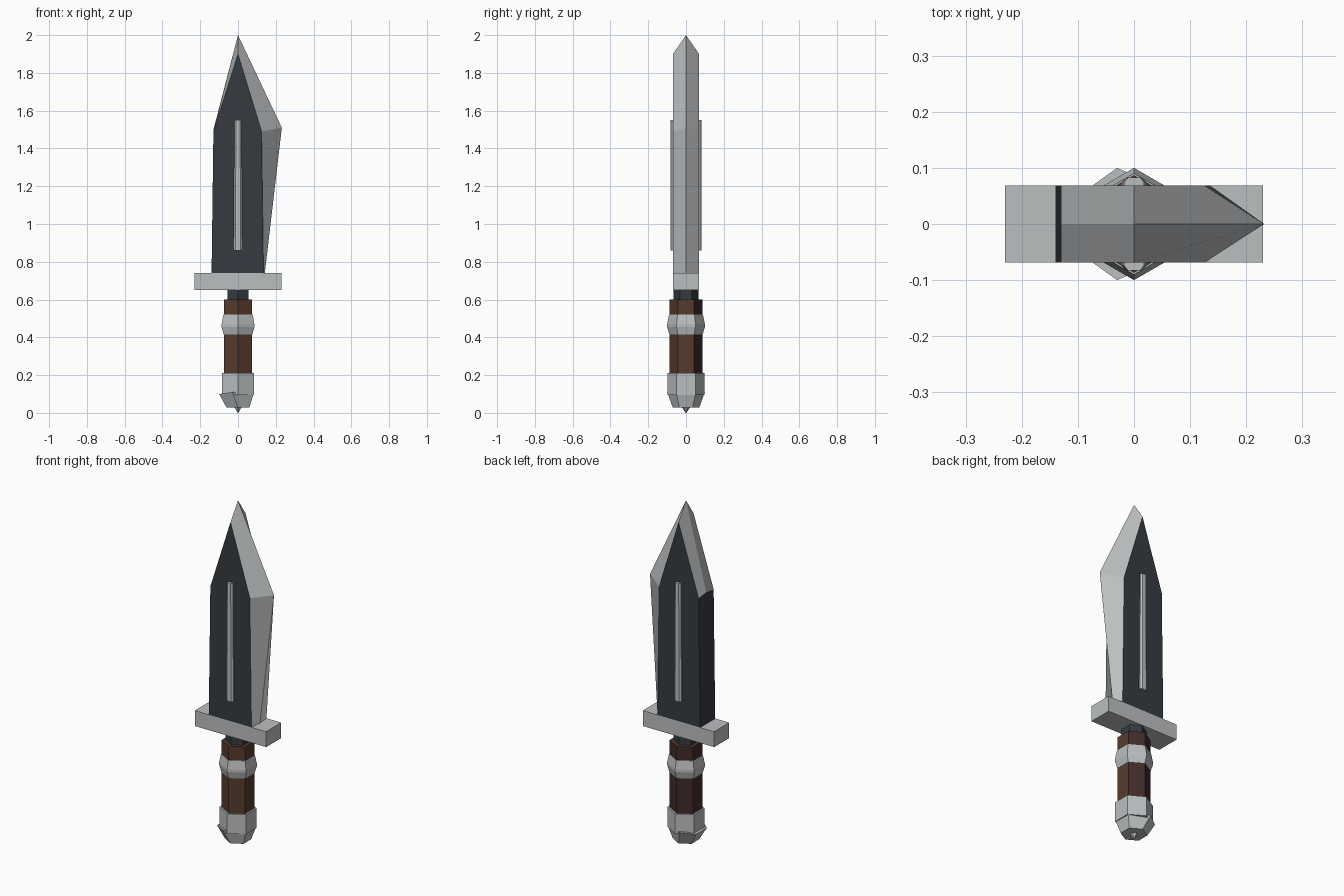
import bpy, bmesh, math

if "Cube" in bpy.data.objects:
    bpy.data.objects.remove(bpy.data.objects["Cube"])


def material(name, rgb):
    m = bpy.data.materials.new(name)
    m.diffuse_color = (*rgb, 1)
    m.use_nodes = True
    m.node_tree.nodes["Principled BSDF"].inputs["Base Color"].default_value = m.diffuse_color
    return m


STEEL = material("light steel", (0.50, 0.52, 0.53))
DARK = material("dark steel", (0.037, 0.044, 0.052))
BROWN = material("brown leather", (0.095, 0.042, 0.024))
MAROON = material("dark red leather", (0.055, 0.024, 0.023))


def loft(name, rings, mats, rule=None):
    """Join rings of equal point count, cap both ends; rule(face) picks a material."""
    bm = bmesh.new()
    loops = [[bm.verts.new(p) for p in ring] for ring in rings]
    n = len(loops[0])
    for a, b in zip(loops, loops[1:]):
        for i in range(n):
            j = (i + 1) % n
            bm.faces.new((a[i], a[j], b[j], b[i]))
    bm.faces.new(loops[0][::-1])
    bm.faces.new(loops[-1])
    bmesh.ops.recalc_face_normals(bm, faces=bm.faces)
    if rule:
        for f in bm.faces:
            f.material_index = rule(f)
    me = bpy.data.meshes.new(name)
    bm.to_mesh(me)
    bm.free()
    for m in mats:
        me.materials.append(m)
    ob = bpy.data.objects.new(name, me)
    bpy.context.collection.objects.link(ob)
    return ob


def hexagon(r, z):
    # corners point to front and back
    return [(r * math.sin(math.pi * i / 3), -r * math.cos(math.pi * i / 3), z)
            for i in range(6)]


def hex_part(name, profile, mats, rule=None):
    return loft(name, [hexagon(r, z) for r, z in profile], mats, rule)


# Blade: dark flats and spine, steel cutting edge and point
flat = [(-0.14, 0.74), (-0.13, 1.49), (0, 1.90), (0.125, 1.49), (0.135, 0.74)]
ridge = [(-0.14, 0.74), (-0.13, 1.50), (0, 2.00), (0.232, 1.51), (0.142, 0.74)]
section = [(-0.069, flat), (0, ridge), (0.069, flat)]


def blade_colour(f):
    n = f.normal
    is_flat = abs(n.y) > 0.99
    is_spine = n.x < -0.98
    return 1 if is_flat or is_spine else 0


loft("blade", [[(x, y, z) for x, z in pts] for y, pts in section],
     [STEEL, DARK], blade_colour)

# Raised bars on both blade faces, bevelled and slightly tapered
for side, label in ((-1, "front"), (1, "back")):
    loft(f"{label}_blade_bar",
         [[(-w, side * 0.066, z), (-w, side * 0.074, z), (-w * 0.6, side * 0.083, z),
           (w * 0.6, side * 0.083, z), (w, side * 0.074, z), (w, side * 0.066, z)]
          for w, z in ((0.023, 0.86), (0.018, 1.55))], [STEEL])

# Crossguard
loft("crossguard", [[(-0.23, -0.069, z), (0.23, -0.069, z), (0.23, 0.069, z),
                     (-0.23, 0.069, z)] for z in (0.65, 0.74)], [STEEL])

# Handle
hex_part("collar", [(0.065, 0.59), (0.065, 0.66)], [DARK])
hex_part("grip", [(0.087, 0.18), (0.087, 0.60)], [BROWN, MAROON],
         lambda f: int(f.normal.y > 0.3 or f.normal.x < -0.9))
hex_part("grip_ring", [(0.088, 0.415), (0.100, 0.455), (0.100, 0.47), (0.090, 0.52)],
         [STEEL])
hex_part("pommel_sleeve", [(0.099, 0.095), (0.099, 0.21)], [STEEL])

# Slightly lopsided pommel cap
loft("pommel_cap", [
    hexagon(0.07, 0.028),
    [(-0.03, -0.10, 0.11), (0.082, -0.05, 0.10), (0.082, 0.05, 0.10),
     (-0.03, 0.10, 0.11), (-0.10, 0.05, 0.10), (-0.10, -0.05, 0.10)]], [STEEL])
hex_part("pommel_tip", [(0.002, 0.0), (0.022, 0.03)], [STEEL])
